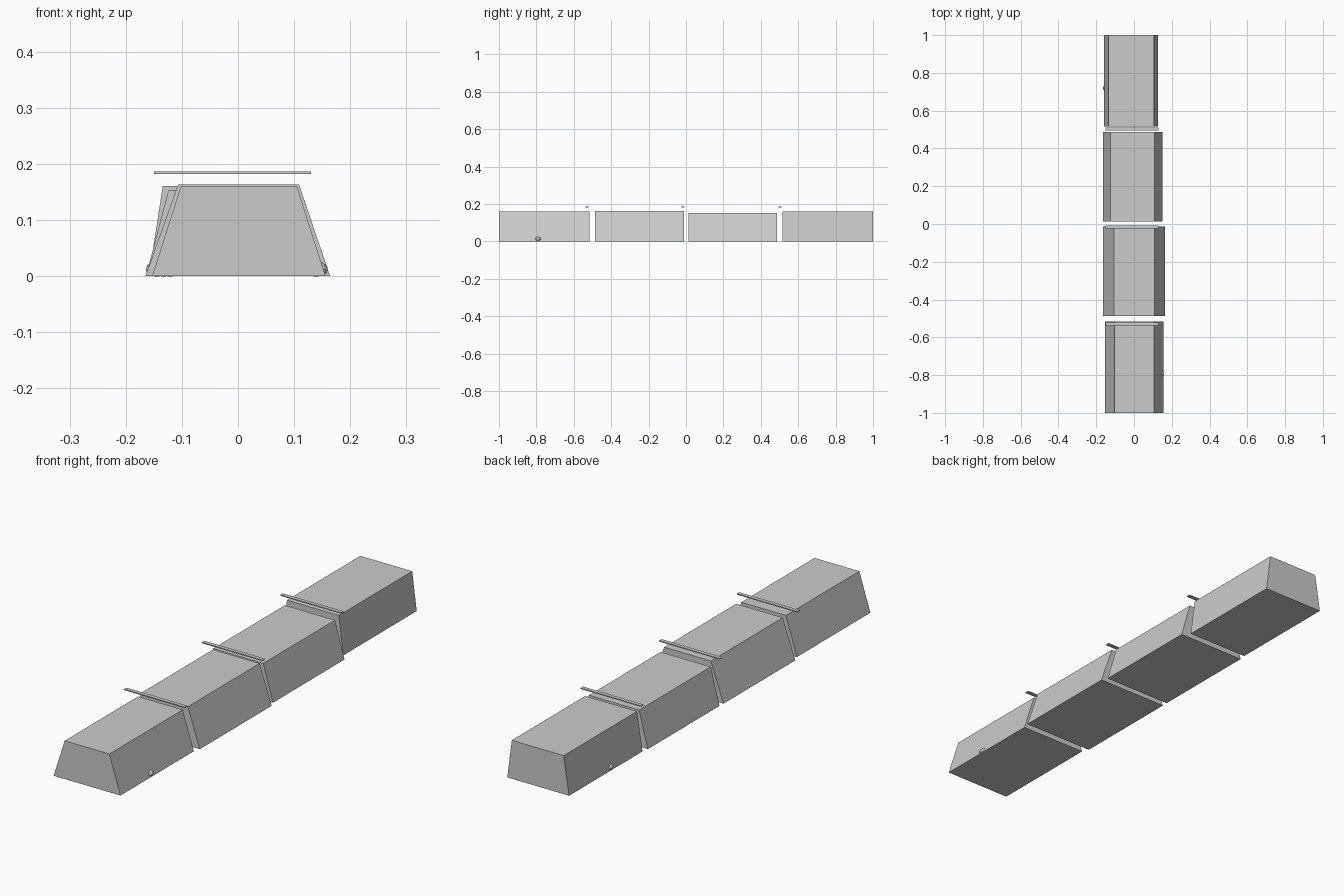
import bpy, bmesh
from mathutils import Matrix, Vector

if "Cube" in bpy.data.objects:
    bpy.data.objects.remove(bpy.data.objects["Cube"])


def add_object(name, bm):
    bmesh.ops.recalc_face_normals(bm, faces=bm.faces)
    mesh = bpy.data.meshes.new(name)
    bm.to_mesh(mesh)
    bm.free()
    obj = bpy.data.objects.new(name, mesh)
    bpy.context.collection.objects.link(obj)
    return obj


def curb_block(name, y0, y1, bottom, top, height):
    """Trapezoid profile extruded along y."""
    bm = bmesh.new()
    profile = [(bottom[0], 0), (bottom[1], 0), (top[1], height), (top[0], height)]
    face = bm.faces.new([bm.verts.new((x, y0, z)) for x, z in profile])
    ext = bmesh.ops.extrude_face_region(bm, geom=[face], use_keep_orig=True)
    verts = [g for g in ext["geom"] if isinstance(g, bmesh.types.BMVert)]
    bmesh.ops.translate(bm, verts=verts, vec=(0, y1 - y0, 0))
    return add_object(name, bm)


def box(name, centre, size):
    bm = bmesh.new()
    bmesh.ops.create_cube(bm, size=1, matrix=Matrix.Translation(centre) @ Matrix.Diagonal((*size, 1)))
    return add_object(name, bm)


def pebble(name, centre, radii):
    bm = bmesh.new()
    bmesh.ops.create_icosphere(bm, subdivisions=2, radius=1,
                               matrix=Matrix.Translation(centre) @ Matrix.Diagonal((*radii, 1)))
    return add_object(name, bm)


# Row of four irregular blocks: y range, bottom x range, top x range, height
blocks = [
    (-1.0, -0.515, (-0.153, 0.156), (-0.102, 0.105), 0.160),
    (-0.487, -0.012, (-0.165, 0.164), (-0.107, 0.109), 0.163),
    (0.013, 0.487, (-0.164, 0.152), (-0.124, 0.108), 0.153),
    (0.515, 1.0, (-0.159, 0.127), (-0.134, 0.106), 0.161),
]
for i, b in enumerate(blocks):
    curb_block(f"block_{i + 1}", *b)

# Thin strips floating over the joints
for i, y in enumerate((-0.53, -0.016, 0.503)):
    box(f"joint_strip_{i + 1}", (-0.01, y, 0.1845), (0.28, 0.016, 0.004))

# Small pebbles half buried at the base
for i, (x, y) in enumerate(((0.14, -0.792), (-0.121, -0.165), (-0.132, 0.305), (-0.144, 0.72))):
    pebble(f"pebble_{i + 1}", (x, y, 0.0125), (0.021, 0.02, 0.0135))
